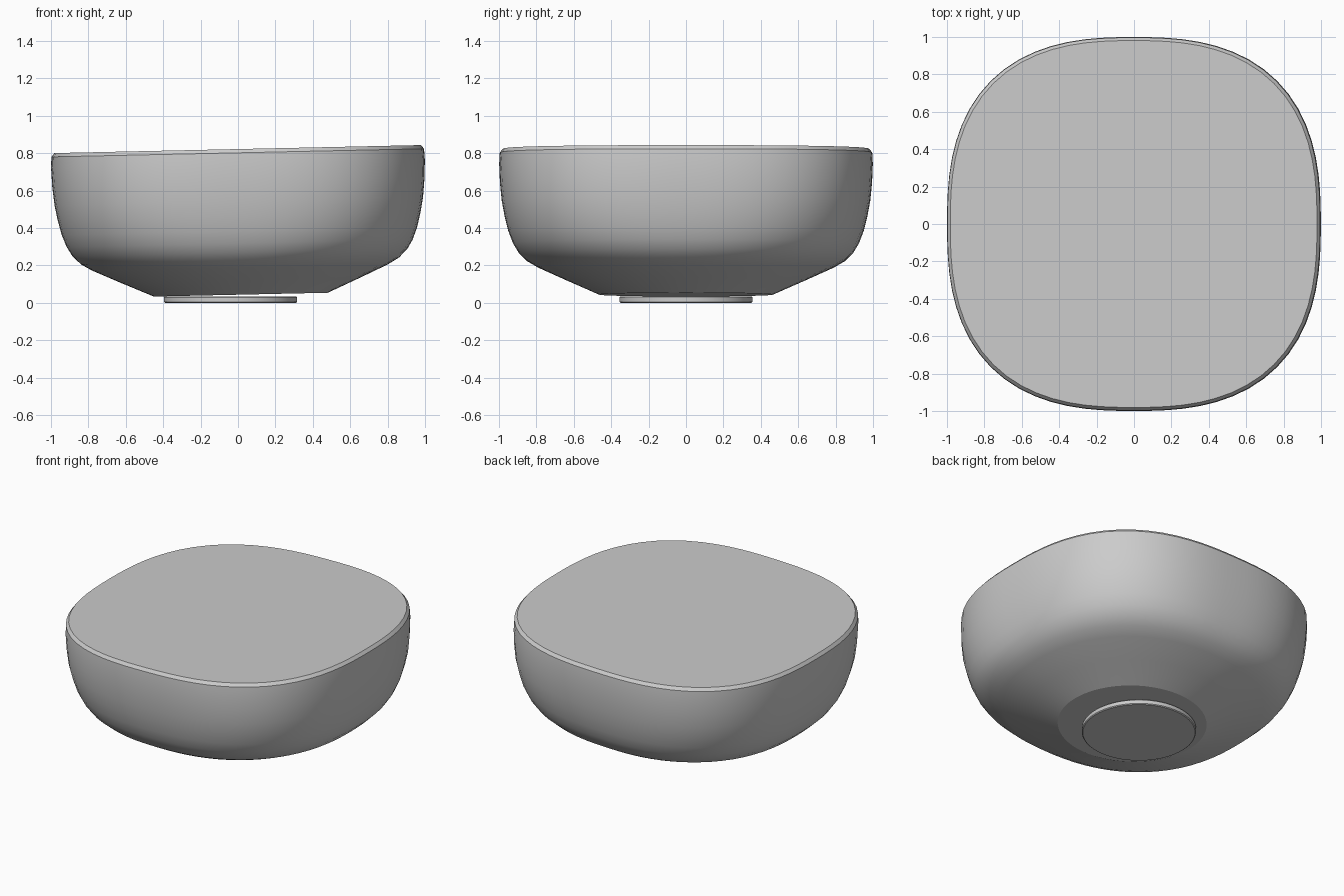
import bpy, bmesh, math

cube = bpy.data.objects.get("Cube")
if cube:
    bpy.data.objects.remove(cube, do_unlink=True)

grey = bpy.data.materials.new("stone_grey")
grey.use_nodes = True
colour = (0.6, 0.6, 0.6, 1)
grey.diffuse_color = colour
grey.node_tree.nodes["Principled BSDF"].inputs["Base Color"].default_value = colour


def loft(name, profile, sides, angle):
    """Stack closed superellipse rings of (radius, height, exponent) and cap both ends."""
    bm = bmesh.new()
    rings = []
    for radius, z, power in profile:
        ring = []
        for i in range(sides):
            t = math.tau * i / sides
            c, s = math.cos(t), math.sin(t)
            k = radius / (abs(c) ** power + abs(s) ** power) ** (1 / power)
            ring.append(bm.verts.new((c * k, s * k, z)))
        rings.append(ring)
    for low, high in zip(rings, rings[1:]):
        for i in range(sides):
            j = (i + 1) % sides
            bm.faces.new((low[i], low[j], high[j], high[i]))
    bm.faces.new(rings[0][::-1])
    bm.faces.new(rings[-1])
    mesh = bpy.data.meshes.new(name)
    bm.to_mesh(mesh)
    bm.free()
    mesh.materials.append(grey)
    obj = bpy.data.objects.new(name, mesh)
    bpy.context.collection.objects.link(obj)
    bpy.ops.object.select_all(action="DESELECT")
    obj.select_set(True)
    bpy.context.view_layer.objects.active = obj
    bpy.ops.object.shade_smooth_by_angle(angle=math.radians(angle))
    return obj


# Rounded-square body: round flat base, flared underside, bulging wall, flat top
body = loft("body", [
    (0.465, 0.0, 2.0), (0.64, 0.077, 2.1), (0.79, 0.145, 2.25),
    (0.85, 0.18, 2.35), (0.895, 0.225, 2.42), (0.925, 0.275, 2.48),
    (0.95, 0.34, 2.53), (0.97, 0.42, 2.57), (0.985, 0.5, 2.6),
    (0.995, 0.6, 2.6), (0.999, 0.7, 2.6), (0.996, 0.758, 2.6),
    (0.98, 0.778, 2.6)], 72, 22)
body.location = (0.015, 0, 0.044)
body.rotation_euler.y = math.radians(-1.25)

# Level round foot under the tilted body
foot = loft("foot", [
    (0.35, 0.0, 2), (0.356, 0.005, 2), (0.356, 0.03, 2), (0.35, 0.035, 2)], 64, 30)
foot.location.x = -0.04
